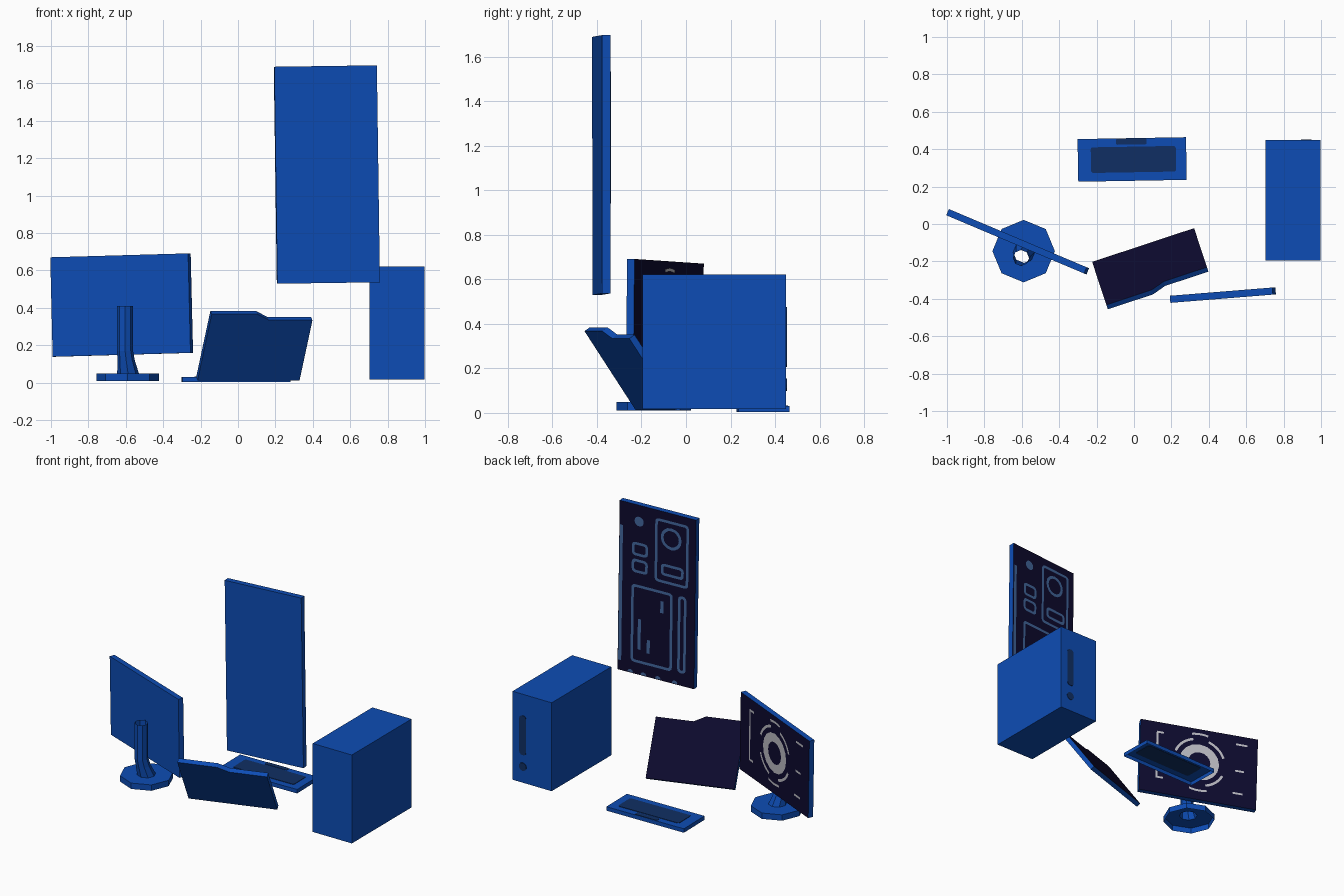
import bpy, bmesh, math
from mathutils import Matrix, Vector

if "Cube" in bpy.data.objects:
    bpy.data.objects.remove(bpy.data.objects["Cube"])


def material(name, rgb):
    m = bpy.data.materials.new(name)
    m.diffuse_color = (*rgb, 1)
    m.use_nodes = True
    m.node_tree.nodes["Principled BSDF"].inputs["Base Color"].default_value = m.diffuse_color
    return m


BLUE = material("royal_blue", (0.004, 0.073, 0.46))
NAVY = material("screen_navy", (0.004, 0.003, 0.028))
DEEP = material("deep_blue", (0.005, 0.028, 0.125))
SLATE = material("slate_blue", (0.055, 0.14, 0.34))
GREY = material("light_grey", (0.50, 0.50, 0.54))


def finish(bm, name, mats, matrix):
    me = bpy.data.meshes.new(name)
    bm.to_mesh(me)
    bm.free()
    for m in mats:
        me.materials.append(m)
    ob = bpy.data.objects.new(name, me)
    ob.matrix_world = matrix
    bpy.context.collection.objects.link(ob)
    return ob


def slab(name, matrix, profile, z0, z1, face_mat=BLUE, side_mat=BLUE, open_bottom=False):
    """Extruded profile; the +z face gets its own colour."""
    bm = bmesh.new()
    lo = [bm.verts.new((x, y, z0)) for x, y in profile]
    hi = [bm.verts.new((x, y, z1)) for x, y in profile]
    n = len(profile)
    for i in range(n):
        j = (i + 1) % n
        bm.faces.new((lo[i], lo[j], hi[j], hi[i]))
    bm.faces.new(hi).material_index = 1
    if not open_bottom:
        bm.faces.new(lo[::-1])
    return finish(bm, name, [side_mat, face_mat], matrix)


def box(w, h, cx=0, cy=0):
    return [(cx + sx * w / 2, cy + sy * h / 2) for sx, sy in ((-1, -1), (1, -1), (1, 1), (-1, 1))]


def rounded(w, h, r, cx=0, cy=0, seg=3):
    pts = []
    for k, (sx, sy) in enumerate(((1, 1), (-1, 1), (-1, -1), (1, -1))):
        for i in range(seg + 1):
            a = math.radians(90 * (k + i / seg))
            pts.append((cx + sx * (w / 2 - r) + r * math.cos(a),
                        cy + sy * (h / 2 - r) + r * math.sin(a)))
    return pts


def arc(r, a0, a1, cx=0, cy=0, n=16):
    return [(cx + r * math.cos(math.radians(a0 + (a1 - a0) * i / n)),
             cy + r * math.sin(math.radians(a0 + (a1 - a0) * i / n))) for i in range(n + 1)]


class Artwork:
    """Flat painted shapes laid just above a face."""
    def __init__(self, z):
        self.bm, self.z = bmesh.new(), z

    def fill(self, pts):
        self.bm.faces.new([self.bm.verts.new((x, y, self.z)) for x, y in pts])

    def band(self, outer, inner, closed=True):
        o, q = [[self.bm.verts.new((x, y, self.z)) for x, y in p] for p in (outer, inner)]
        for i in range(len(o) - (not closed)):
            j = (i + 1) % len(o)
            self.bm.faces.new((o[i], o[j], q[j], q[i]))

    def frame(self, w, h, cx, cy, line=0.02, r=0.025):
        self.band(rounded(w, h, r, cx, cy),
                  rounded(w - 2 * line, h - 2 * line, r * 0.5, cx, cy))

    def ring(self, r0, r1, cx=0, cy=0, a0=0, a1=360):
        self.band(arc(r1, a0, a1, cx, cy), arc(r0, a0, a1, cx, cy), False)

    def disc(self, r, cx, cy):
        self.fill(arc(r, 0, 360, cx, cy)[:-1])


def upright(pos, turn, roll=0):
    """Local z faces the rear, local y is up."""
    R = math.radians
    return (Matrix.Translation(pos) @ Matrix.Rotation(R(180 + turn), 4, 'Z')
            @ Matrix.Rotation(R(90), 4, 'X') @ Matrix.Rotation(R(roll), 4, 'Z'))


# computer tower with drive slot and button on its rear-facing side
M = upright((0.85, 0.45, 0.3195), 0)
slab("tower_case", M, box(0.296, 0.605), -0.645, 0)
slab("tower_slot", M, rounded(0.05, 0.27, 0.02, -0.07, 0.022), 0, 0.003, DEEP, DEEP)
slab("tower_button", M, arc(0.028, 0, 360, -0.07, -0.193, 12)[:-1], 0, 0.003, DEEP, DEEP)

# tall hanging panel with line drawing
W, H, T = 0.55, 1.16, 0.038
M = upright((0.475, -0.38, 1.113), 4.6, -0.8)
slab("tall_panel", M, box(W, H), -T / 2, T / 2, NAVY)
art = Artwork(T / 2 + 0.003)


def st(s, t):
    return (s - 0.5) * W, (0.5 - t) * H


def st_frame(s0, s1, t0, t1, line=0.018):
    art.frame((s1 - s0) * W, (t1 - t0) * H, *st((s0 + s1) / 2, (t0 + t1) / 2), line)


for f in ((.47, .91, .045, .42), (.55, .85, .305, .375), (.17, .38, .22, .30),
          (.17, .38, .32, .40), (.17, .71, .47, .93), (.78, .89, .47, .925)):
    st_frame(*f)
art.ring(0.055, 0.075, *st(.68, .15))
art.disc(0.033, *st(.26, .095))
for s, t0, t1 in ((.03, .14, .94), (.28, .67, .85), (.40, .78, .86), (.57, .53, .60)):
    art.fill(box(0.022, (t1 - t0) * H, *st(s, (t0 + t1) / 2)))
for s in (.17, .34, .53, .75):
    art.fill(arc(0.02, 0, 180, *st(s, .995), 8))
finish(art.bm, "panel_drawing", [SLATE], M)

# monitor with circular screen graphic
W, H, T = 0.80, 0.532, 0.036
M = upright((-0.622, -0.095, 0.415), -22.9, -1.5)
slab("monitor", M, box(W, H), -T / 2, T / 2, NAVY)
art = Artwork(T / 2 + 0.003)
art.ring(0.075, 0.135, 0.005, 0.015)
for a0, a1 in ((20, 70), (105, 160), (200, 250), (285, 335)):
    art.ring(0.165, 0.182, 0.005, 0.015, a0, a1)
for a0, a1 in ((75, 105), (252, 285)):
    art.ring(0.205, 0.22, 0.005, 0.015, a0, a1)
art.fill(box(0.014, 0.33, -0.285, 0.02))
for w, x, y in ((.05, -.265, .19), (.05, -.265, -.15), (.08, .29, .2), (.06, .28, .0), (.07, .27, -.17)):
    art.fill(box(w, 0.014, x, y))
finish(art.bm, "screen_graphic", [GREY], M)

# monitor stand: open octagonal foot rising into a bent open tube
bm = bmesh.new()
rings = []
for n_x, n_y, r, z in ((-.59, -.145, .167, .01), (-.59, -.145, .167, .05), (-.588, -.15, .058, .05),
                       (-.598, -.172, .046, .12), (-.604, -.182, .043, .17), (-.604, -.182, .043, .41)):
    rings.append([bm.verts.new((n_x + r * math.cos(k * math.pi / 4),
                                n_y + r * math.sin(k * math.pi / 4), z)) for k in range(8)])
for a, b in zip(rings, rings[1:]):
    for k in range(8):
        j = (k + 1) % 8
        bm.faces.new((a[k], a[j], b[j], b[k]))
finish(bm, "monitor_stand", [BLUE], Matrix())

# leaning folder with a raised tab
u = Vector((0.95, 0.314, 0)).normalized()
w = Vector((0.177, -0.535, 0.826)).normalized()
n = (-u).cross(w)
M = Matrix.Translation((-0.216, -0.226, 0.012)) @ Matrix((-u, w, n)).transposed().to_4x4()
slab("folder", M, [(-.574, 0), (0, 0), (0, .43), (-.255, .43), (-.33, .39), (-.574, .39)],
     0, 0.03, NAVY)

# keyboard: open-bottomed tray with key field and front strip
M = Matrix.Translation((-0.01, 0.345, 0)) @ Matrix.Rotation(math.radians(1), 4, 'Z')
slab("keyboard", M, box(0.58, 0.228), 0.003, 0.03, open_bottom=True)
slab("key_field", M, rounded(0.455, 0.137, 0.012, 0.007, 0), 0.028, 0.033, DEEP, DEEP)
slab("keyboard_strip", M, rounded(0.165, 0.032, 0.008, -0.003, 0.096), 0.028, 0.033, DEEP, DEEP)
